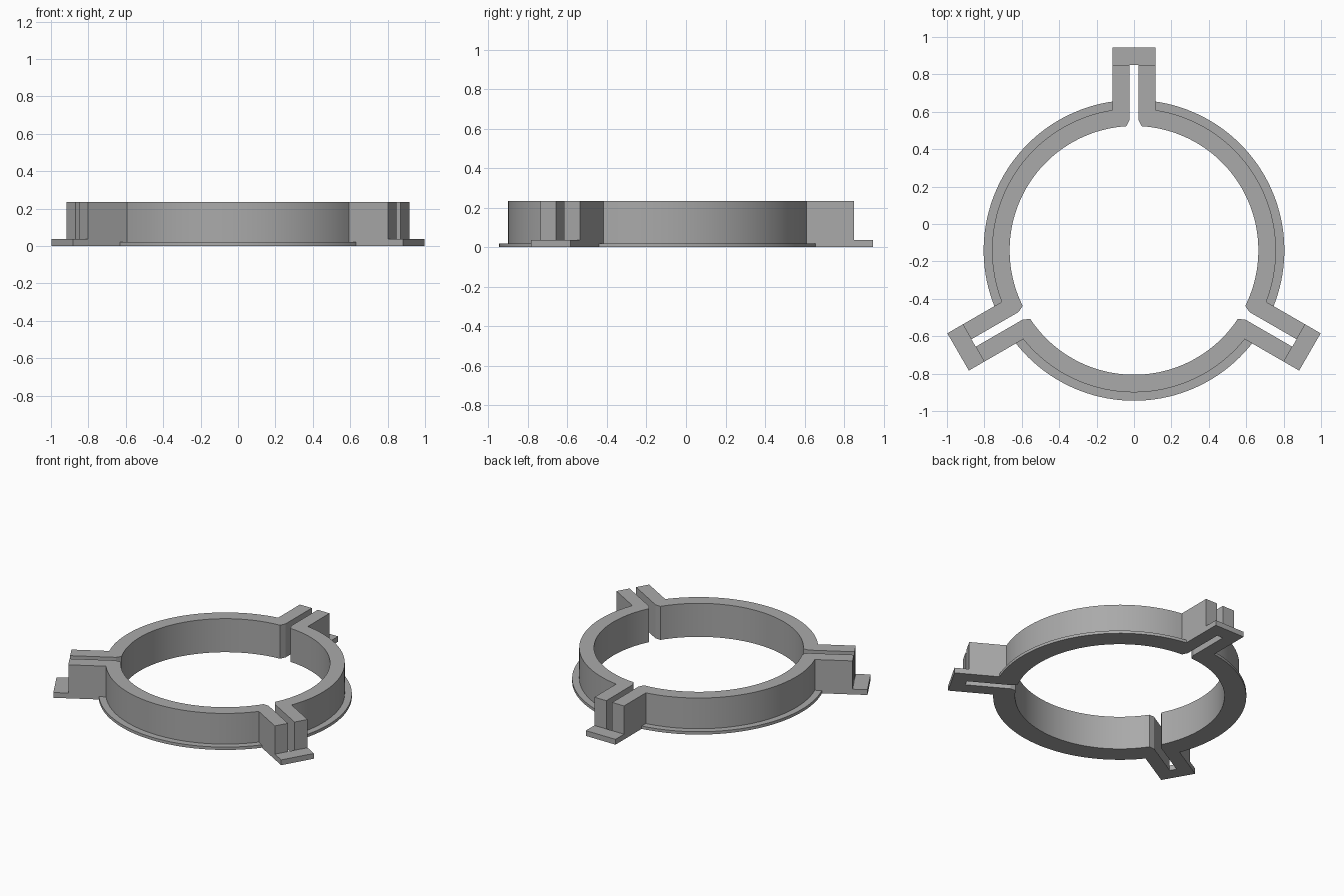
import bpy, bmesh, math
from mathutils import Vector

if "Cube" in bpy.data.objects:
    bpy.data.objects.remove(bpy.data.objects["Cube"])

CY = -0.141                                   # ring centre along y
R_IN, R_WALL, R_FLANGE = 0.665, 0.759, 0.804  # radii
ARM_END, TAB_END, HALF, GAP, MOUTH = 0.991, 1.086, 0.115, 0.023, 0.04
H_WALL, H_FLANGE, H_TAB = 0.235, 0.02, 0.037
ARMS = [math.radians(90 + 120 * k) for k in range(3)]

grey = bpy.data.materials.new("grey")
grey.diffuse_color = (0.4, 0.4, 0.4, 1)
grey.use_nodes = True
grey.node_tree.nodes["Principled BSDF"].inputs["Base Color"].default_value = grey.diffuse_color


def at(angle, side, radial):
    """Point beside an arm axis; positive side is counter-clockwise."""
    return (radial * math.cos(angle) - side * math.sin(angle),
            CY + radial * math.sin(angle) + side * math.cos(angle))


def arc(r, a, b, inset, steps=40):
    """Arc from arm a to arm b, starting and ending 'inset' off their axes."""
    d = math.asin(inset / r)
    return [at(a + d + (b - a - 2 * d) * i / steps, 0, r) for i in range(steps + 1)]


def prism(name, outlines, height):
    bm = bmesh.new()
    for pts in outlines:
        face = bm.faces.new([bm.verts.new((x, y, 0)) for x, y in pts])
        top = bmesh.ops.extrude_face_region(bm, geom=[face])["geom"]
        bmesh.ops.translate(bm, vec=Vector((0, 0, height)),
                            verts=[v for v in top if isinstance(v, bmesh.types.BMVert)])
    bmesh.ops.recalc_face_normals(bm, faces=bm.faces)
    mesh = bpy.data.meshes.new(name)
    bm.to_mesh(mesh)
    bm.free()
    mesh.materials.append(grey)
    ob = bpy.data.objects.new(name, mesh)
    bpy.context.collection.objects.link(ob)
    return ob


walls, flanges, tabs = [], [], []
for a in ARMS:
    b = a + math.radians(120)
    # wall sector with half an arm at each end and a chamfered slot mouth
    arm = [(GAP, 0.70), (GAP, ARM_END), (HALF, ARM_END)]
    walls.append([at(a, s, r) for s, r in arm]
                 + arc(R_WALL, a, b, HALF)
                 + [at(b, -s, r) for s, r in reversed(arm)]
                 + arc(R_IN, a, b, MOUTH)[::-1])
    # thin rim around the foot of the wall, let into it
    flanges.append(arc(R_FLANGE, a, b, HALF - 0.01) + arc(0.72, a, b, HALF - 0.01)[::-1])
    # foot tab bridging the two arm halves
    tabs.append([at(a, s, r) for s, r in ((-HALF, ARM_END - 0.0005), (HALF, ARM_END - 0.0005),
                                          (HALF, TAB_END), (-HALF, TAB_END))])

ring = prism("clamp_ring", walls, H_WALL)
parts = [prism("foot_rim", flanges, H_FLANGE), prism("end_tabs", tabs, H_TAB)]

# fuse the rim and tabs into the ring
bpy.context.view_layer.objects.active = ring
ring.select_set(True)
for part in parts:
    mod = ring.modifiers.new("fuse", 'BOOLEAN')
    mod.operation, mod.solver, mod.object = 'UNION', 'EXACT', part
    bpy.ops.object.modifier_apply(modifier=mod.name)
    bpy.data.objects.remove(part)
bpy.ops.object.select_all(action='DESELECT')
ring.select_set(True)
bpy.ops.object.shade_smooth_by_angle(angle=math.radians(25))
